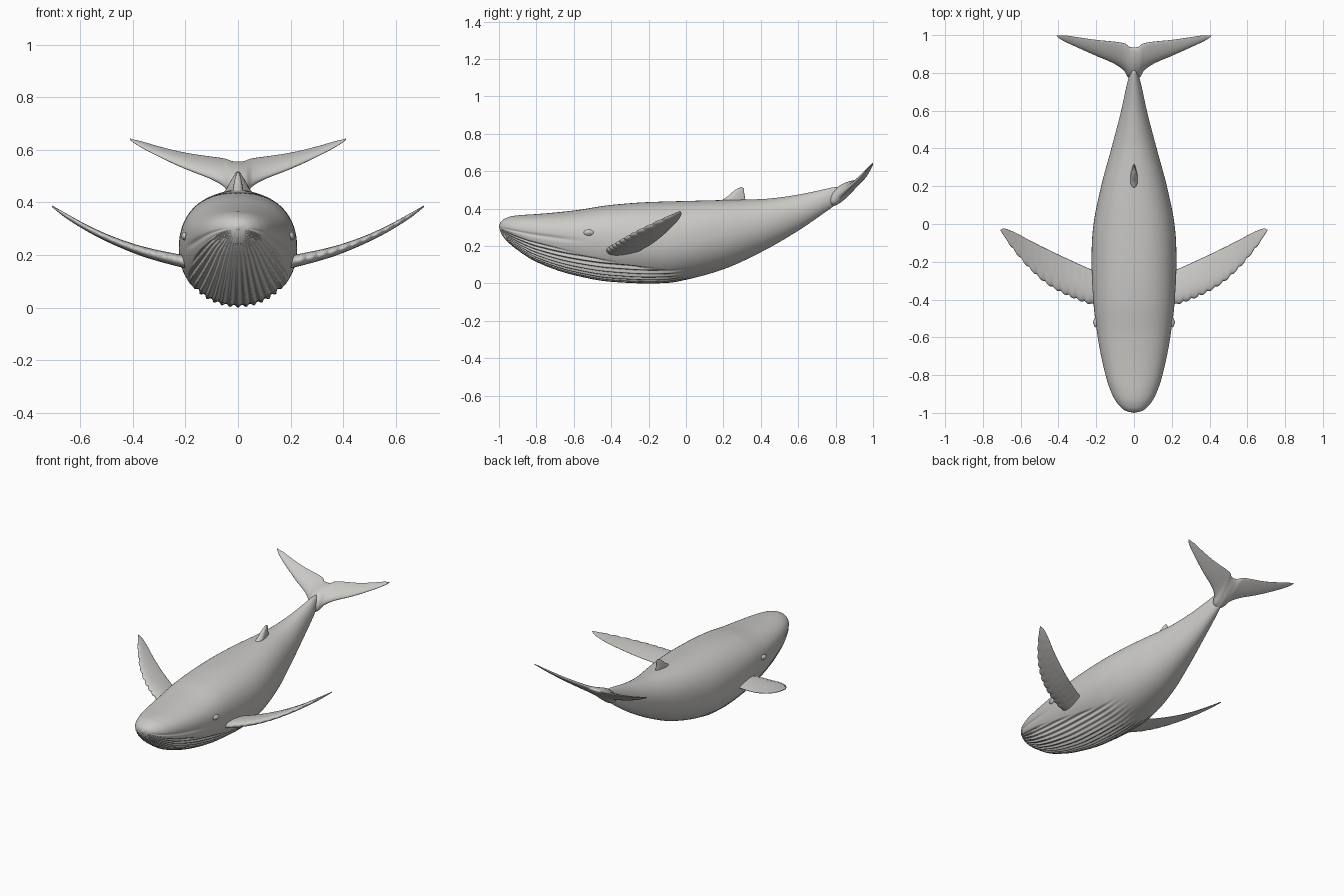
import bpy, bmesh, math

if "Cube" in bpy.data.objects:
    bpy.data.objects.remove(bpy.data.objects["Cube"])

grey = bpy.data.materials.new("whale grey")
grey.diffuse_color = (0.6, 0.59, 0.57, 1)
grey.use_nodes = True
grey.node_tree.nodes["Principled BSDF"].inputs["Base Color"].default_value = grey.diffuse_color


def curve(pts):
    """Smooth, overshoot-free interpolation through (x, value) points."""
    xs, vs = zip(*pts)
    n = len(xs)
    d = [(vs[i + 1] - vs[i]) / (xs[i + 1] - xs[i]) for i in range(n - 1)]
    m = [d[0]] + [2 * a * b / (a + b) if a * b > 0 else 0
                  for a, b in zip(d, d[1:])] + [d[-1]]

    def f(x):
        x = min(max(x, xs[0]), xs[-1])
        i = 0
        while i < n - 2 and x > xs[i + 1]:
            i += 1
        h = xs[i + 1] - xs[i]
        t = (x - xs[i]) / h
        return ((2*t**3 - 3*t*t + 1) * vs[i] + (t**3 - 2*t*t + t) * h * m[i]
                + (3*t*t - 2*t**3) * vs[i + 1] + (t**3 - t*t) * h * m[i + 1])
    return f


def loft(name, rings):
    """Skin a list of closed rings and cap both ends."""
    bm = bmesh.new()
    rows = [[bm.verts.new(p) for p in r] for r in rings]
    n = len(rows[0])
    for a, b in zip(rows, rows[1:]):
        for i in range(n):
            j = (i + 1) % n
            bm.faces.new((a[i], a[j], b[j], b[i]))
    bm.faces.new(rows[0])
    bm.faces.new(rows[-1])
    bmesh.ops.recalc_face_normals(bm, faces=bm.faces)
    me = bpy.data.meshes.new(name)
    bm.to_mesh(me)
    bm.free()
    me.materials.append(grey)
    me.shade_smooth()
    ob = bpy.data.objects.new(name, me)
    bpy.context.collection.objects.link(ob)
    return ob


def foil(lead, trail, thick, n=24):
    """Unit wing section: list of (chord position, height offset)."""
    out = []
    for i in range(n):
        a = 2 * math.pi * i / n
        c = (1 - math.cos(a)) / 2
        out.append((lead + (trail - lead) * c,
                    0.66 * thick * math.sin(a) * (1 - 0.6 * c)))
    return out


def smooth(a, b, x):
    t = min(max((x - a) / (b - a), 0), 1)
    return t * t * (3 - 2 * t)


# Body: profile curves along y
top = curve([(-1, .31), (-.99, .33), (-.97, .346), (-.93, .36), (-.88, .366),
             (-.8, .371), (-.6, .39), (-.4, .42), (-.2, .435), (0, .441),
             (.2, .446), (.4, .451), (.5, .46), (.6, .475), (.7, .495),
             (.8, .516), (.82, .518)])
bottom = curve([(-1, .3), (-.99, .272), (-.97, .24), (-.9, .178), (-.8, .115),
                (-.6, .045), (-.4, .009), (-.2, 0), (-.1, .003), (0, .02),
                (.2, .076), (.4, .167), (.6, .282), (.75, .385), (.82, .435)])
width = curve([(-1, .002), (-.99, .042), (-.97, .07), (-.95, .088), (-.9, .117),
               (-.8, .151), (-.6, .192), (-.4, .216), (-.2, .225), (-.1, .223),
               (0, .214), (.2, .174), (.4, .12), (.6, .068), (.75, .035),
               (.82, .015)])
middle = curve([(-1, .305), (-.9, .287), (-.8, .272), (-.6, .25), (-.4, .235),
                (-.2, .22), (0, .23), (.2, .26), (.4, .31), (.6, .378),
                (.82, .475)])
groove_limit = curve([(-1, 78), (-.9, 76), (-.4, 60), (0, 45)])

rings = []
for k in range(121):
    s = k / 120
    y = -1 + 1.82 * s ** 1.7
    w, c, t, b = width(y), middle(y), top(y), bottom(y)
    fade = 1 - smooth(-.25, .08, y)
    mouth = 1 - smooth(-.75, -.5, y)
    square = 1 - .14 * (1 - smooth(.1, .5, y)) * smooth(-1, -.8, y)
    ring = []
    for i in range(320):
        a = 2 * math.pi * i / 320           # 0 is the belly line
        deg = math.degrees(min(a, 2 * math.pi - a))
        lim = groove_limit(y)
        g = fade * (1 - smooth(lim - 4, lim, deg))
        # throat grooves and mouth crease
        r = 1 - .055 * g * (.5 - .5 * math.cos(math.radians(deg) * 45))
        r -= .035 * mouth * math.exp(-((deg - 85) / 3.5) ** 2)
        sx, cz = math.sin(a), -math.cos(a)
        p = square if cz > 0 else 1
        x = w * math.copysign(abs(sx) ** p, sx) * r
        z = c + (t - c) * cz ** p * r if cz > 0 else c + (c - b) * cz * r
        ring.append((x, y, z))
    rings.append(ring)
loft("body", rings)

# Pectoral fins with a scalloped leading edge
lead = curve([(.17, -.44), (.22, -.425), (.35, -.375), (.45, -.32), (.55, -.235),
              (.64, -.13), (.69, -.065), (.708, -.036)])
trail = curve([(.17, -.26), (.22, -.243), (.35, -.185), (.45, -.138), (.55, -.088),
               (.65, -.036), (.69, -.024), (.708, -.03)])
height = curve([(.17, .168), (.21, .176), (.35, .21), (.45, .245), (.55, .29),
                (.65, .347), (.708, .386)])
thick = curve([(.17, .05), (.25, .046), (.45, .032), (.65, .019), (.708, .006)])
for side, name in ((1, "left_flipper"), (-1, "right_flipper")):
    rings = []
    for k in range(111):
        x = .17 + .538 * k / 110
        bump = .011 * abs(math.sin(math.pi * 11 * (x - .22) / .46)) \
            * smooth(.2, .25, x) * (1 - smooth(.64, .69, x))
        rings.append([(side * x, y, height(x) + h) for y, h in
                      foil(lead(x) - bump + .004, trail(x), thick(x))])
    loft(name, rings)

# Tail flukes: one swept wing, tilted up toward the back
f_lead = curve([(0, .762), (.03, .774), (.05, .808), (.1, .846), (.2, .89),
                (.3, .935), (.38, .973), (.405, .99), (.411, .996)])
f_trail = curve([(0, .934), (.02, .937), (.05, .956), (.1, .965), (.2, .975),
                 (.3, .989), (.38, .999), (.411, .999)])
f_thick = curve([(0, .095), (.03, .08), (.055, .055), (.1, .042), (.2, .03),
                 (.3, .02), (.411, .006)])
rings = []
for k in range(-60, 61):
    x = .411 * math.copysign(abs(k / 60) ** 1.2, k)
    u = abs(x)
    rings.append([(x, y, .55 + .65 * (y - .935) + .3 * u * u + h)
                  for y, h in foil(f_lead(u), f_trail(u), f_thick(u))])
loft("tail_flukes", rings)

# Dorsal fin: upright, swept-back wing
d_lead = curve([(.41, .17), (.445, .192), (.465, .222), (.49, .25),
                (.507, .274), (.515, .293)])
d_trail = curve([(.41, .325), (.445, .318), (.48, .312), (.507, .309), (.515, .3)])
d_thick = curve([(.41, .045), (.445, .04), (.49, .024), (.515, .008)])
rings = []
for k in range(25):
    z = .41 + .105 * k / 24
    rings.append([(h, y, z) for y, h in foil(d_lead(z), d_trail(z), d_thick(z))])
loft("dorsal_fin", rings)

# Eyes: eyelid bulge with a small eyeball
for side, word in ((1, "left"), (-1, "right")):
    for part, x, size in (("eyelid", .203, (.011, .027, .016)),
                          ("eyeball", .206, (.011, .017, .010))):
        bpy.ops.mesh.primitive_uv_sphere_add(segments=24, ring_count=14, radius=1,
                                             location=(side * x, -.52, .272))
        ob = bpy.context.object
        ob.name = word + "_" + part
        ob.scale = size
        ob.data.materials.append(grey)
        ob.data.shade_smooth()
